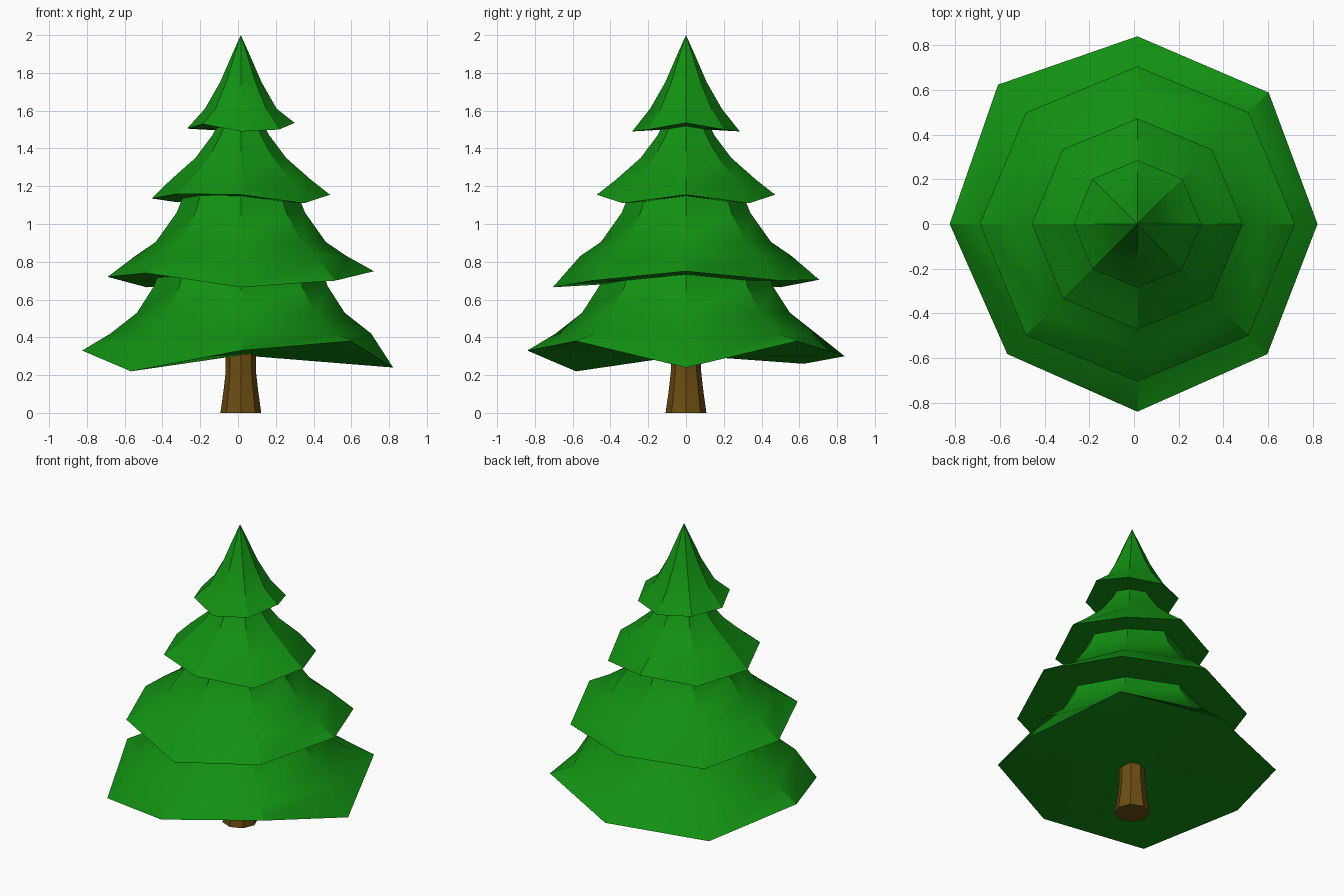
import bpy, bmesh
from math import cos, sin, pi, radians

if "Cube" in bpy.data.objects:
    bpy.data.objects.remove(bpy.data.objects["Cube"])

SIDES = 8
CENTRE_X = 0.015


def make_material(name, colour):
    mat = bpy.data.materials.new(name)
    mat.use_nodes = True
    mat.diffuse_color = (*colour, 1)
    mat.node_tree.nodes["Principled BSDF"].inputs["Base Color"].default_value = (*colour, 1)
    return mat


def ring(bm, radius, heights, stretch=(1,) * SIDES):
    """Octagon of vertices, counter-clockwise from +x."""
    verts = []
    for i in range(SIDES):
        a = 2 * pi * i / SIDES
        r = radius * stretch[i]
        verts.append(bm.verts.new((CENTRE_X + r * cos(a), r * sin(a), heights[i])))
    return verts


def fan(bm, loop, z, up):
    tip = bm.verts.new((CENTRE_X, 0, z))
    for a, b in zip(loop, loop[1:] + loop[:1]):
        bm.faces.new((a, b, tip) if up else (b, a, tip))


def skin(bm, rings):
    for low, high in zip(rings, rings[1:]):
        for i in range(SIDES):
            j = (i + 1) % SIDES
            bm.faces.new((low[i], low[j], high[j], high[i]))


def finish(bm, name, mat):
    bmesh.ops.recalc_face_normals(bm, faces=bm.faces)
    mesh = bpy.data.meshes.new(name)
    bm.to_mesh(mesh)
    bm.free()
    mesh.materials.append(mat)
    obj = bpy.data.objects.new(name, mesh)
    bpy.context.collection.objects.link(obj)
    bpy.ops.object.select_all(action='DESELECT')
    obj.select_set(True)
    bpy.context.view_layer.objects.active = obj
    bpy.ops.object.shade_smooth_by_angle(angle=radians(30))
    return obj


def foliage_tier(name, rim_radius, rim_heights, profile, tip, mat, stretch=(1,) * SIDES):
    """Drooping skirt of branches: uneven rim, concave flank, closed underside."""
    bm = bmesh.new()
    rings = [ring(bm, rim_radius, rim_heights, stretch)]
    rings += [ring(bm, r, [z] * SIDES) for r, z in profile]
    skin(bm, rings)
    fan(bm, rings[-1], tip, True)
    fan(bm, rings[0], sum(rim_heights) / SIDES, False)
    return finish(bm, name, mat)


green = make_material("needle green", (0.006, 0.28, 0.006))
brown = make_material("bark brown", (0.15, 0.075, 0.006))

# Foliage, bottom to top
foliage_tier("bottom_foliage", 0.84,
             (0.24, 0.38, 0.30, 0.26, 0.33, 0.22, 0.33, 0.38),
             [(0.69, 0.42), (0.55, 0.53), (0.46, 0.67), (0.43, 0.76)], 0.8, green,
             (0.96, 0.99, 1, 1.05, 1, 0.98, 1, 0.98))
foliage_tier("lower_middle_foliage", 0.705,
             (0.75, 0.70, 0.705, 0.665, 0.72, 0.74, 0.665, 0.70),
             [(0.56, 0.83), (0.45, 0.905), (0.34, 1.06), (0.30, 1.16)], 1.2, green)
foliage_tier("upper_middle_foliage", 0.472,
             (1.155, 1.11, 1.155, 1.115, 1.135, 1.16, 1.155, 1.11),
             [(0.37, 1.235), (0.24, 1.35), (0.15, 1.47), (0.11, 1.55)], 1.6, green)
foliage_tier("top_foliage", 0.285,
             (1.535, 1.50, 1.49, 1.50, 1.505, 1.53, 1.49, 1.50),
             [(0.19, 1.61), (0.11, 1.75), (0.045, 1.9)], 2.0, green)

# Trunk, flared at the foot and running up into the foliage
bm = bmesh.new()
trunk = [ring(bm, r, [z] * SIDES)
         for r, z in ((0.108, 0), (0.09, 0.13), (0.08, 0.22), (0.08, 0.42))]
skin(bm, trunk)
bm.faces.new(trunk[0])
bm.faces.new(trunk[-1])
finish(bm, "trunk", brown)
